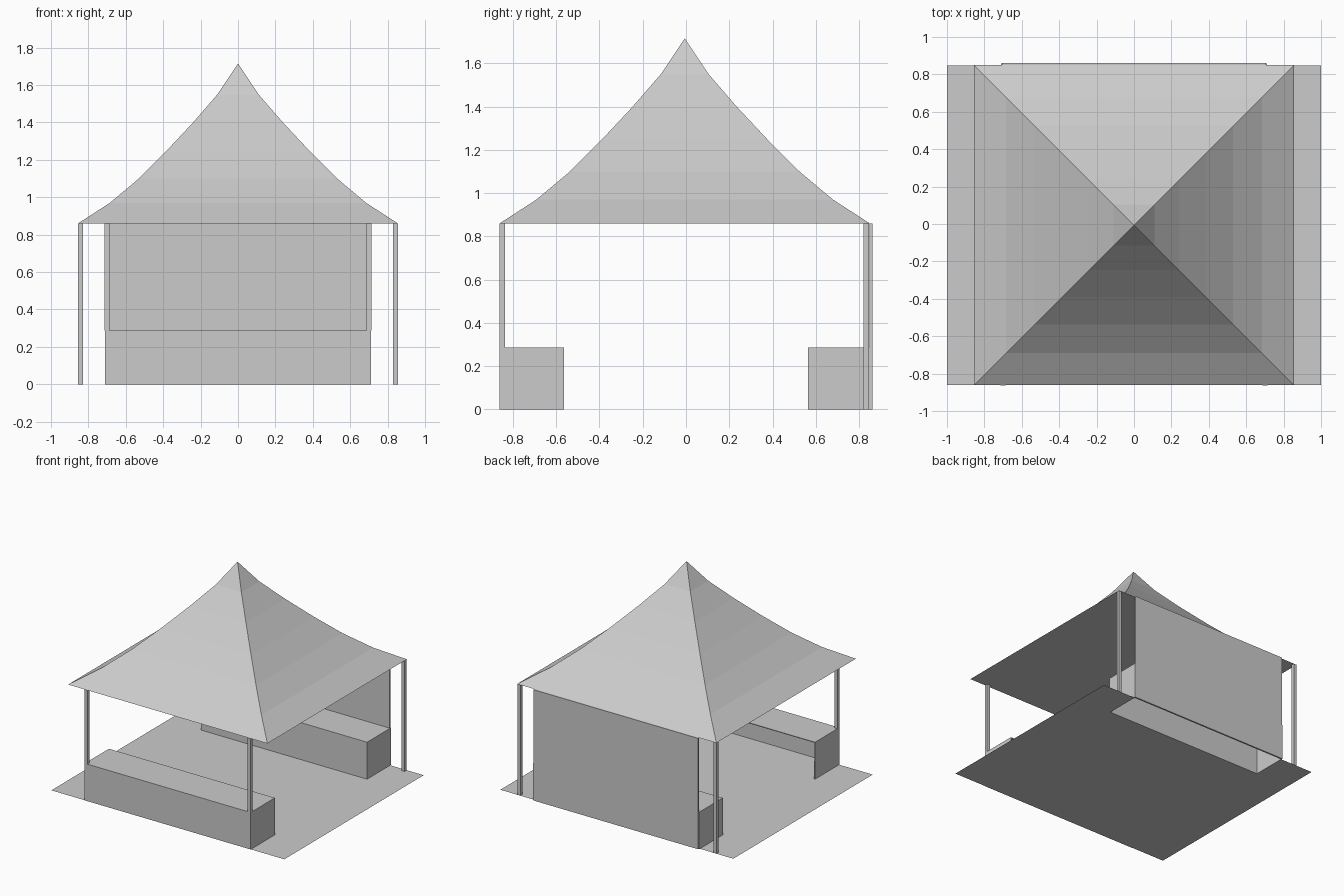
import bpy, bmesh

if "Cube" in bpy.data.objects:
    bpy.data.objects.remove(bpy.data.objects["Cube"])


def finish(name, bm):
    mesh = bpy.data.meshes.new(name)
    bm.to_mesh(mesh)
    bm.free()
    ob = bpy.data.objects.new(name, mesh)
    bpy.context.collection.objects.link(ob)
    return ob


def box(name, lo, hi, open_sides=()):
    """Box between two corners; open_sides lists outward (axis, sign) faces to remove."""
    bm = bmesh.new()
    bmesh.ops.create_cube(bm, size=1)
    drop = [f for f in bm.faces if any(f.normal[a] * s > 0.5 for a, s in open_sides)]
    bmesh.ops.delete(bm, geom=drop, context='FACES')
    for v in bm.verts:
        v.co = [lo[i] + (v.co[i] + 0.5) * (hi[i] - lo[i]) for i in range(3)]
    ob = finish(name, bm)
    if open_sides:
        mod = ob.modifiers.new("panel_thickness", 'SOLIDIFY')
        mod.thickness = 0.008
        mod.offset = -1
    return ob


CY = -0.006      # centre of the tent in y
EAVE = 0.86
COUNTER = 0.287
HALF = 0.712     # half width of the counters

# Floor sheet, left open under the rear counter
bm = bmesh.new()
for x0, x1, y0, y1 in [(-1, 1, -0.86, 0.565), (-1, -HALF, 0.565, 0.848), (HALF, 1, 0.565, 0.848)]:
    bm.faces.new([bm.verts.new(p) for p in
                  [(x0, y0, 0), (x1, y0, 0), (x1, y1, 0), (x0, y1, 0)]])
finish("floor_sheet", bm)

# Sagging four-sided canopy with a flat underside
profile = [(0.855, EAVE), (0.685, 0.97), (0.53, 1.10), (0.385, 1.245),
           (0.24, 1.40), (0.11, 1.55)]
bm = bmesh.new()
rings = [[bm.verts.new((sx * r, CY + sy * r, z))
          for sx, sy in [(-1, -1), (1, -1), (1, 1), (-1, 1)]] for r, z in profile]
apex = bm.verts.new((0, CY, 1.715))
for i in range(4):
    j = (i + 1) % 4
    for a, b in zip(rings, rings[1:]):
        bm.faces.new([a[i], a[j], b[j], b[i]])
    bm.faces.new([rings[-1][i], rings[-1][j], apex])
bm.faces.new(rings[0][::-1])
finish("canopy_roof", bm)

# Front counter (open behind) and rear counter (open underneath)
box("front_counter", (-HALF, -0.862, 0), (HALF, -0.565, COUNTER), [(1, 1), (2, -1)])
box("rear_counter", (-HALF, 0.565, 0), (HALF, 0.858, COUNTER), [(2, -1)])

# Back wall
box("back_wall", (-0.706, 0.848, 0), (0.706, 0.861, EAVE))

# Posts: the front pair stands on the counter, the rear pair on the floor
for side, s in (("left", -1), ("right", 1)):
    for name, x, y, z in (("front", 0.70, -0.85, COUNTER), ("rear", 0.842, 0.834, 0)):
        box(f"{name}_{side}_post", (s * x - 0.0125, y - 0.0125, z),
            (s * x + 0.0125, y + 0.0125, EAVE))
